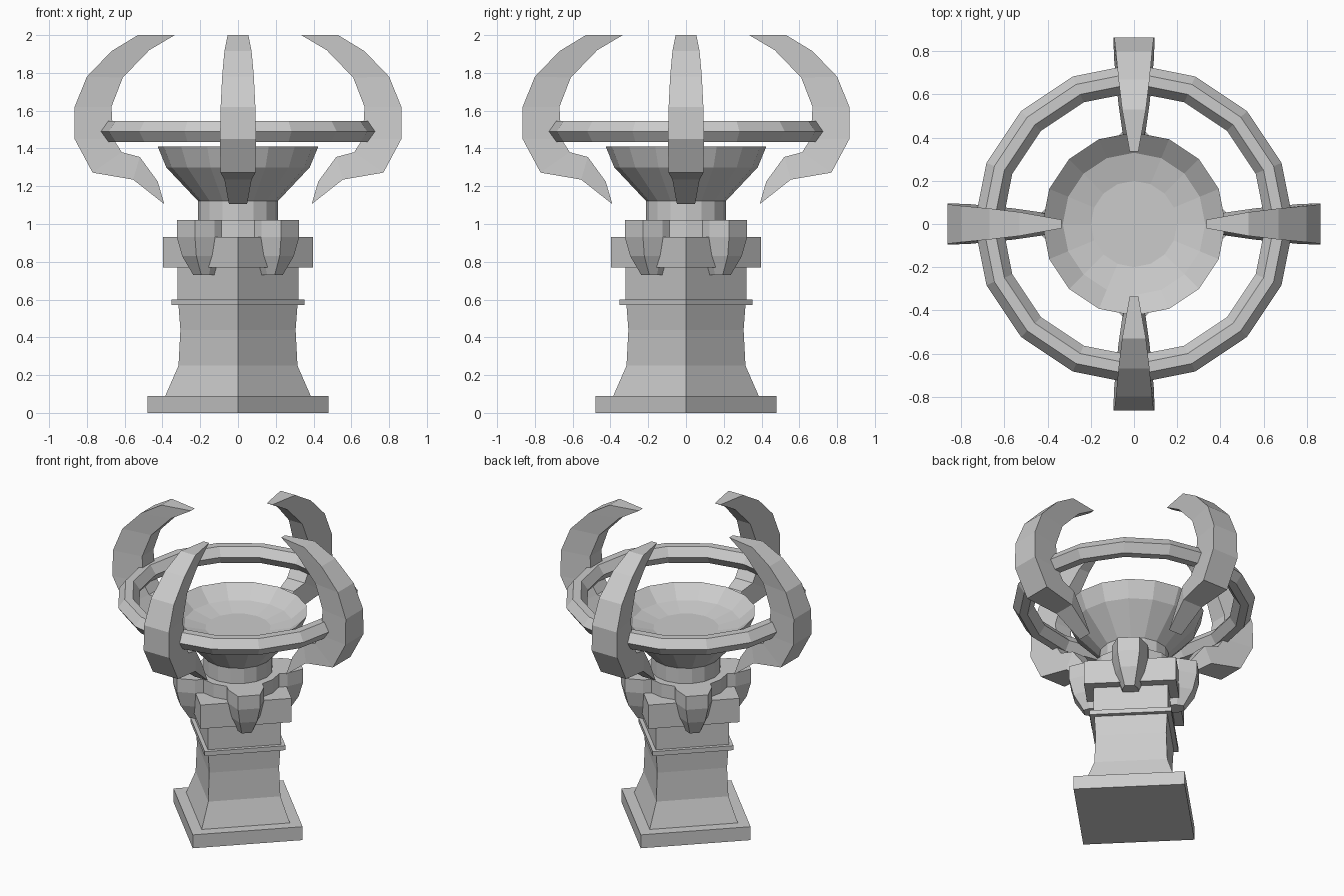
import bpy, bmesh
from math import cos, sin, pi

if "Cube" in bpy.data.objects:
    bpy.data.objects.remove(bpy.data.objects["Cube"])


def finish(name, bm):
    bmesh.ops.recalc_face_normals(bm, faces=bm.faces)
    me = bpy.data.meshes.new(name)
    bm.to_mesh(me)
    bm.free()
    ob = bpy.data.objects.new(name, me)
    bpy.context.collection.objects.link(ob)
    return ob


def loft(name, loops, capped=True, closed=False, angle=0):
    """Skin a series of equal-length closed loops, turned about z."""
    bm = bmesh.new()
    c, s = cos(angle), sin(angle)
    rows = [[bm.verts.new((x * c - y * s, x * s + y * c, z)) for x, y, z in lp] for lp in loops]
    pairs = list(zip(rows, rows[1:]))
    if closed:
        pairs.append((rows[-1], rows[0]))
    for a, b in pairs:
        n = len(a)
        for i in range(n):
            j = (i + 1) % n
            bm.faces.new((a[i], a[j], b[j], b[i]))
    if capped:
        bm.faces.new(rows[0])
        bm.faces.new(rows[-1])
    return finish(name, bm)


def lathe(name, profile, sides, closed=False):
    loops = [[(r * cos(2 * pi * i / sides), r * sin(2 * pi * i / sides), z)
              for i in range(sides)] for r, z in profile]
    return loft(name, loops, not closed, closed)


# Square pedestal, corners on the axes
lathe("pedestal", [
    (.48, 0), (.48, .09), (.385, .09), (.315, .25), (.305, .44), (.315, .57),
    (.353, .57), (.353, .60), (.32, .60), (.32, .77), (.398, .77), (.398, .93)], 4)

# Collar, neck and fire bowl
lathe("collar", [(.26, .92), (.26, 1.02)], 16)
lathe("neck", [(.212, 1.0), (.212, 1.13)], 16)
lathe("bowl", [(.21, 1.12), (.38, 1.30), (.425, 1.41), (.33, 1.33), (.20, 1.30)], 16)

# Floating hexagonal-section ring
lathe("hoop", [(.74, 1.49), (.70, 1.545), (.65, 1.545), (.61, 1.49),
               (.65, 1.435), (.70, 1.435)], 16, closed=True)

# Horn sections: inner r, z, half width; outer r, z, half width
HORN = [
    (.425, 1.225, .030, .39, 1.105, .048),
    (.52, 1.355, .050, .555, 1.235, .072),
    (.615, 1.38, .065, .77, 1.272, .093),
    (.66, 1.45, .065, .865, 1.45, .095),
    (.67, 1.62, .060, .865, 1.62, .092),
    (.61, 1.775, .050, .80, 1.78, .084),
    (.47, 1.92, .038, .67, 1.915, .072),
    (.335, 2.0, .020, .53, 2.0, .055),
]
horn_loops = [[(a, -w, z), (a, w, z), (b, v, y), (b, -v, y)] for a, z, w, b, y, v in HORN]

# Claw sections: z, back r, shoulder r, shoulder half width, front r, front half width
CLAW = [
    (1.02, .19, .285, .11, .39, .068),
    (.93, .19, .285, .11, .39, .068),
    (.83, .20, .28, .088, .365, .053),
    (.73, .22, .265, .048, .305, .03),
]
claw_loops = [[(k, -w, z), (r, -w, z), (f, -v, z), (f, v, z), (r, w, z), (k, w, z)]
              for z, k, r, w, f, v in CLAW]

for i in range(4):
    loft(f"horn_{i + 1}", horn_loops, angle=i * pi / 2)
    loft(f"claw_{i + 1}", claw_loops, angle=i * pi / 2 + pi / 4)
